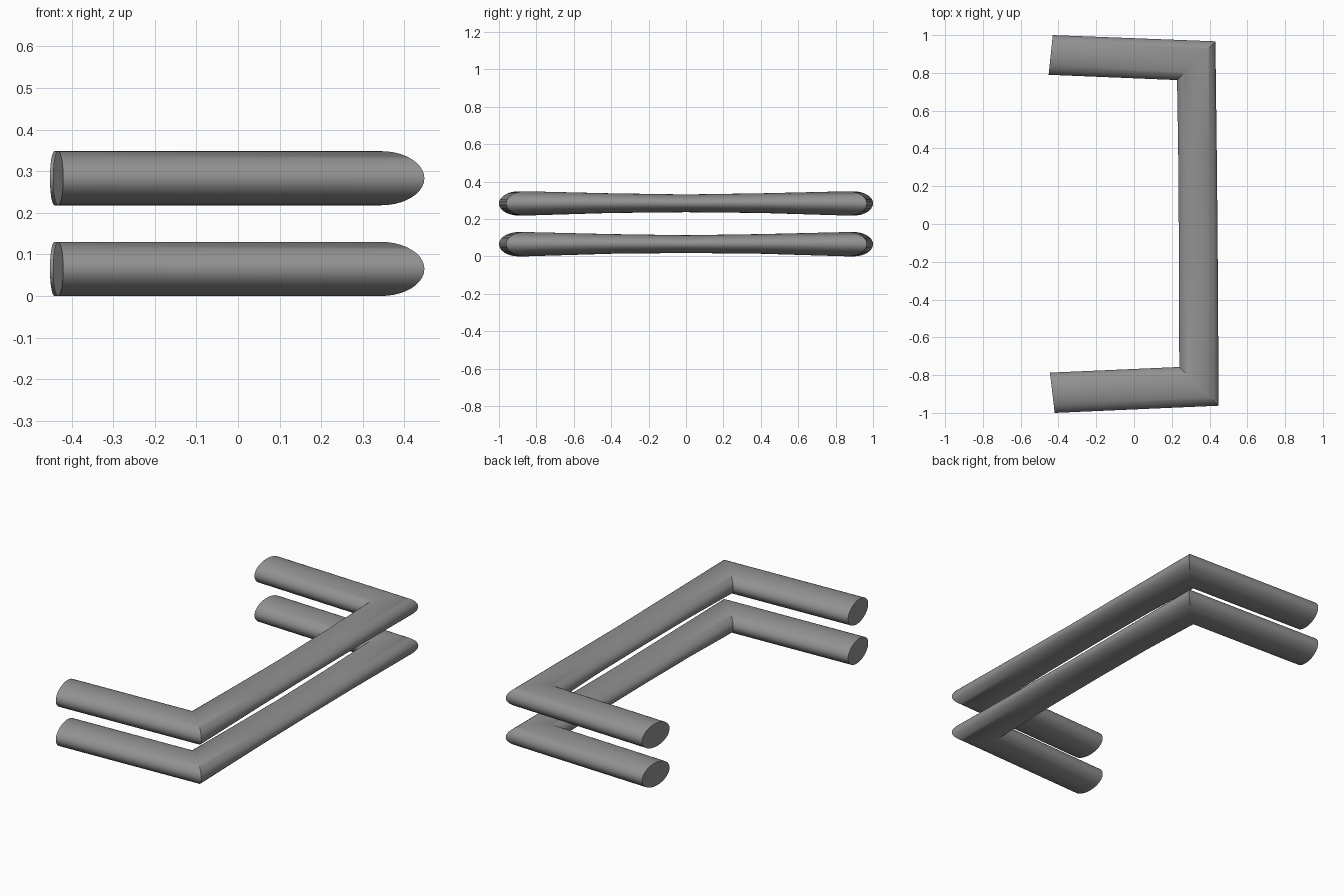
import bpy, bmesh, math

if "Cube" in bpy.data.objects:
    bpy.data.objects.remove(bpy.data.objects["Cube"])

SIDES = 40
# Cross-sections along the bar: outer point, inner point, bottom z, top z
SECTIONS = [
    ((-0.43, 1.0), (-0.452, 0.79), 0.0, 0.13),
    ((0.431, 0.967), (0.228, 0.762), 0.0, 0.13),
    ((0.438, 0.40), (0.234, 0.40), 0.014, 0.119),
    ((0.442, 0.0), (0.237, 0.0), 0.018, 0.113),
    ((0.445, -0.40), (0.238, -0.40), 0.014, 0.119),
    ((0.448, -0.962), (0.24, -0.757), 0.0, 0.13),
    ((-0.42, -1.0), (-0.445, -0.787), 0.0, 0.13),
]

# Dark grey finish
dark = bpy.data.materials.new("dark_grey")
dark.diffuse_color = (0.29, 0.285, 0.29, 1.0)
dark.use_nodes = True
dark.node_tree.nodes["Principled BSDF"].inputs["Base Color"].default_value = dark.diffuse_color


def bent_bar(name, z0):
    """Oval bar bridged through mitred cross-sections, with capped ends."""
    bm = bmesh.new()
    rings = []
    for (ox, oy), (ix, iy), zb, zt in SECTIONS:
        ring = []
        for k in range(SIDES):
            a = 2 * math.pi * k / SIDES
            t = 0.5 + 0.5 * math.cos(a)
            z = (zb + zt) / 2 + (zt - zb) / 2 * math.sin(a)
            ring.append(bm.verts.new((ix + (ox - ix) * t, iy + (oy - iy) * t, z0 + z)))
        rings.append(ring)
    for r, s in zip(rings, rings[1:]):
        for k in range(SIDES):
            j = (k + 1) % SIDES
            bm.faces.new((r[k], r[j], s[j], s[k]))
    bm.faces.new(rings[0])
    bm.faces.new(rings[-1])
    bmesh.ops.recalc_face_normals(bm, faces=bm.faces)
    me = bpy.data.meshes.new(name)
    bm.to_mesh(me)
    bm.free()
    me.materials.append(dark)
    ob = bpy.data.objects.new(name, me)
    bpy.context.collection.objects.link(ob)
    bpy.ops.object.select_all(action='DESELECT')
    ob.select_set(True)
    bpy.context.view_layer.objects.active = ob
    bpy.ops.object.shade_smooth_by_angle(angle=math.radians(30))


# Two identical stacked bars
bent_bar("lower_bar", 0.0)
bent_bar("upper_bar", 0.218)
